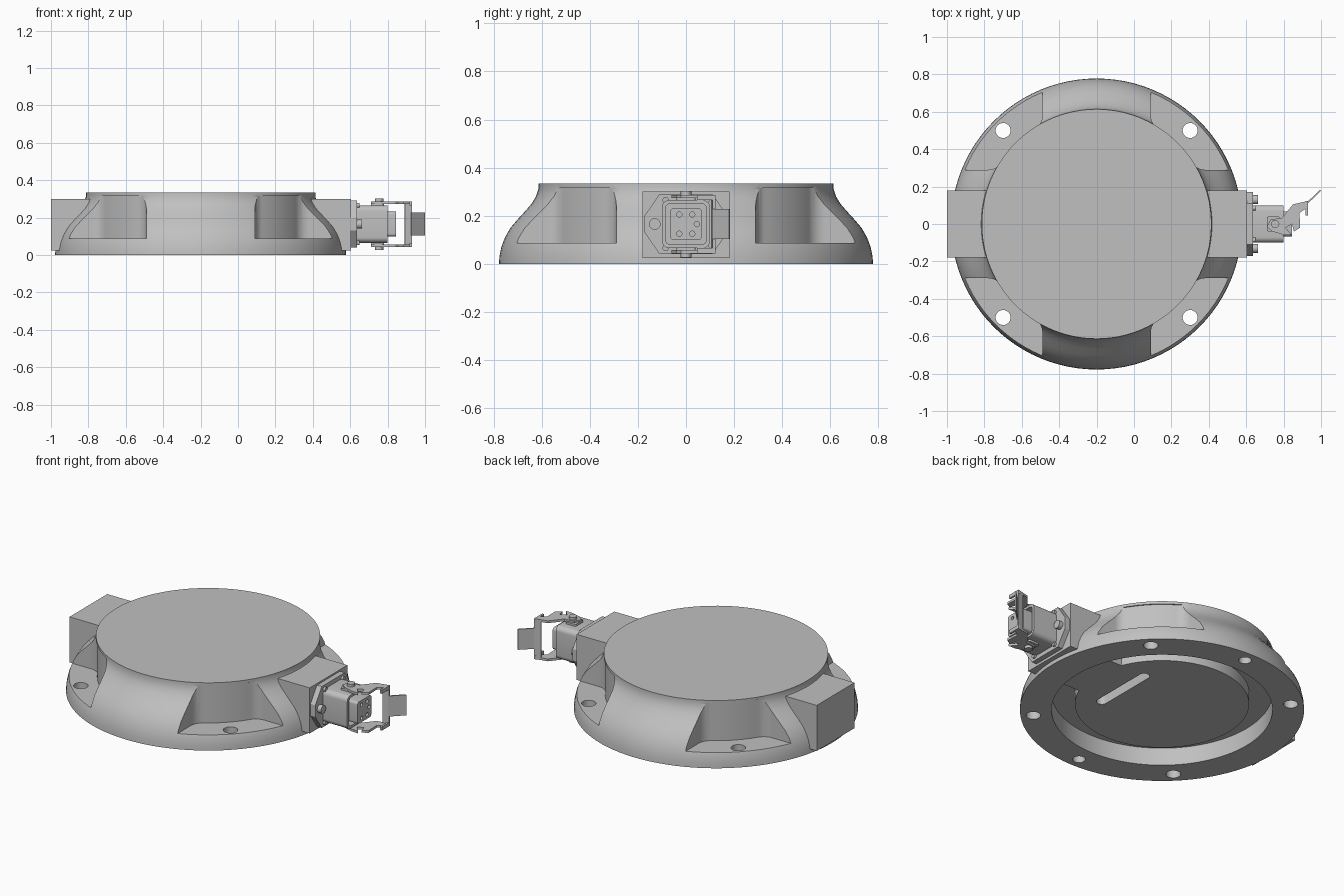
import bpy, bmesh
from math import sin, cos, pi, radians, sqrt, atan2

if "Cube" in bpy.data.objects:
    bpy.data.objects.remove(bpy.data.objects["Cube"])

grey = bpy.data.materials.new("light grey metal")
grey.use_nodes = True
grey.diffuse_color = (0.53, 0.53, 0.53, 1)
grey.node_tree.nodes["Principled BSDF"].inputs["Base Color"].default_value = grey.diffuse_color

CX = -0.2      # centre of the round body
MID = 0.165    # height of the connector axis


def finish(bm, name):
    bmesh.ops.recalc_face_normals(bm, faces=bm.faces)
    me = bpy.data.meshes.new(name)
    bm.to_mesh(me)
    bm.free()
    me.materials.append(grey)
    ob = bpy.data.objects.new(name, me)
    bpy.context.collection.objects.link(ob)
    return ob


def prism(name, outline, lo, hi, axis="z"):
    """Outline extruded along z (points x, y) or along x (points y, z)."""
    place = (lambda a, b, c: (a, b, c)) if axis == "z" else (lambda a, b, c: (c, a, b))
    bm = bmesh.new()
    low = [bm.verts.new(place(a, b, lo)) for a, b in outline]
    high = [bm.verts.new(place(a, b, hi)) for a, b in outline]
    bm.faces.new(low)
    bm.faces.new(high)
    for i in range(len(low)):
        j = (i + 1) % len(low)
        bm.faces.new((low[i], low[j], high[j], high[i]))
    return finish(bm, name)


def lathe(name, profile, steps=96):
    bm = bmesh.new()
    rings = [[bm.verts.new((CX + r * cos(2 * pi * i / steps), r * sin(2 * pi * i / steps), z))
              for i in range(steps)] for r, z in profile]
    bm.faces.new(rings[0])
    bm.faces.new(rings[-1])
    for a, b in zip(rings, rings[1:]):
        for i in range(steps):
            j = (i + 1) % steps
            bm.faces.new((a[i], a[j], b[j], b[i]))
    return finish(bm, name)


def arc(x, y, r, start, end, n=12):
    return [(x + r * cos(start + (end - start) * i / n), y + r * sin(start + (end - start) * i / n))
            for i in range(n + 1)]


def circle(x, y, r, n=32):
    return arc(x, y, r, 0, 2 * pi, n)[:-1]


def rounded(x, y, hx, hy, r):
    pts = []
    for k, (sx, sy) in enumerate([(1, 1), (-1, 1), (-1, -1), (1, -1)]):
        pts += arc(x + sx * (hx - r), y + sy * (hy - r), r, k * pi / 2, (k + 1) * pi / 2, 6)
    return pts


def rect(x0, x1, y0, y1):
    return [(x0, y0), (x1, y0), (x1, y1), (x0, y1)]


def combine(target, tool, operation="DIFFERENCE"):
    mod = target.modifiers.new("combine", "BOOLEAN")
    mod.operation, mod.object, mod.solver = operation, tool, "EXACT"
    bpy.context.view_layer.objects.active = target
    bpy.ops.object.modifier_apply(modifier=mod.name)
    bpy.data.objects.remove(tool)


# Flared round body
body = lathe("body", [(0.778, 0), (0.776, 0.03), (0.768, 0.07), (0.753, 0.11), (0.73, 0.15),
                      (0.7, 0.185), (0.668, 0.22), (0.642, 0.25), (0.624, 0.28), (0.614, 0.31),
                      (0.614, 0.333)])

# Square blocks on both sides
for x0, x1 in ((-1.0, CX - 0.5), (CX + 0.5, 0.605)):
    combine(body, prism("block", rect(x0, x1, -0.18, 0.18), 0.025, 0.3), "UNION")

# Four corner pockets with filleted inner walls
R, WALL, F = 0.607, 0.29, 0.08
fx, fy = WALL + F, sqrt((R + F) ** 2 - (WALL + F) ** 2)
turn = atan2(fy, fx)
half = [(WALL, 0.9)] + arc(fx, fy, F, pi, pi + turn, 10)
half += arc(0, 0, R, turn, pi / 4, 8)[1:]
pocket = half + [(y, x) for x, y in reversed(half[:-1])] + [(0.9, 0.9)]
for sx in (-1, 1):
    for sy in (-1, 1):
        combine(body, prism("pocket", [(CX + sx * x, sy * y) for x, y in pocket], 0.087, 0.316))
        # Through holes in the pocket floors
        combine(body, prism("hole", circle(CX + sx * 0.5, sy * 0.5, 0.04), -0.1, 0.2))

# Blind holes in the base ring
for sy in (-1, 1):
    combine(body, prism("blind_hole", circle(CX, sy * 0.707, 0.035), -0.1, 0.06))

# Underside: sunken plate, ring groove around it, bridge to the connector, slot
combine(body, prism("recess", circle(CX, 0, 0.605, 96), -0.1, 0.037))
groove = prism("groove", circle(CX, 0, 0.605, 96), 0.01, 0.107)
combine(groove, prism("plate", circle(CX, 0, 0.477, 96), 0, 0.2))
combine(groove, prism("bridge", rect(CX + 0.3, CX + 0.7, -0.18, 0.18), 0, 0.2))
combine(body, groove)
combine(body, prism("slot", rounded(CX + 0.27, -0.01, 0.03, 0.21, 0.028), 0.01, 0.1))

# Connector flange with screws
prism("connector_flange", [(-0.172, MID + 0.035), (-0.172, MID - 0.035), (-0.11, 0.04), (0.11, 0.04),
                           (0.172, MID - 0.035), (0.172, MID + 0.035), (0.11, 0.29), (-0.11, 0.29)],
      0.6, 0.637, "x")
for s in (-1, 1):
    prism("flange_screw", circle(s * 0.13, MID, 0.024, 20), 0.63, 0.662, "x")
    for z in (0.065, 0.265):
        prism("flange_stud", circle(s * 0.085, z, 0.013, 16), 0.63, 0.65, "x")

# Hollow connector housing with socket insert
housing = prism("connector_housing", rounded(0, MID, 0.1, 0.1, 0.03), 0.63, 0.8, "x")
combine(housing, prism("cavity", rounded(0, MID, 0.085, 0.085, 0.02), 0.7, 0.9, "x"))
insert = prism("socket_insert", rounded(0, MID, 0.066, 0.066, 0.015), 0.69, 0.845, "x")
for y, z in ((-0.028, 0.04), (0.026, 0.04), (-0.028, -0.04), (0.026, -0.04), (0.045, 0)):
    combine(insert, prism("socket", circle(y, MID + z, 0.011, 16), 0.81, 0.9, "x"))

# Locking lever: pivots, mirrored arms and end hooks, crossbar and tab
arm = [(0.71, -0.015), (0.73, 0.025), (0.79, 0.032), (0.85, 0.105), (0.93, 0.123), (0.93, 0.09),
       (0.885, 0.06), (0.888, -0.02), (0.855, -0.04), (0.845, 0.0), (0.81, -0.02),
       (0.845, -0.06), (0.8, -0.058), (0.74, -0.04)]
for s in (-1, 1):
    def span(a, b):
        return sorted((MID + s * a, MID + s * b))
    prism("lever_arm", arm, *span(0.108, 0.122))
    prism("lever_pivot", circle(0.755, 0, 0.022, 20), *span(0.09, 0.138))
    prism("pivot_plate", rounded(0.745, 0, 0.035, 0.04, 0.01), *span(0.095, 0.112))
    prism("lever_end", rect(0.918, 0.93, 0.045, 0.123), *span(0.1, 0.122))
prism("lever_crossbar", [(0.89, 0.114), (0.93, 0.123), (0.93, 0.111), (0.893, 0.103)],
      MID - 0.122, MID + 0.122)
prism("lever_tab", [(0.922, 0.113), (0.995, 0.183), (1.0, 0.178), (0.928, 0.108)],
      MID - 0.062, MID + 0.062)

# Smooth curved walls, keep edges sharp
bpy.ops.object.select_all(action="DESELECT")
for ob in bpy.context.collection.objects:
    if ob.type == "MESH":
        ob.select_set(True)
bpy.context.view_layer.objects.active = body
bpy.ops.object.shade_smooth_by_angle(angle=radians(30))
